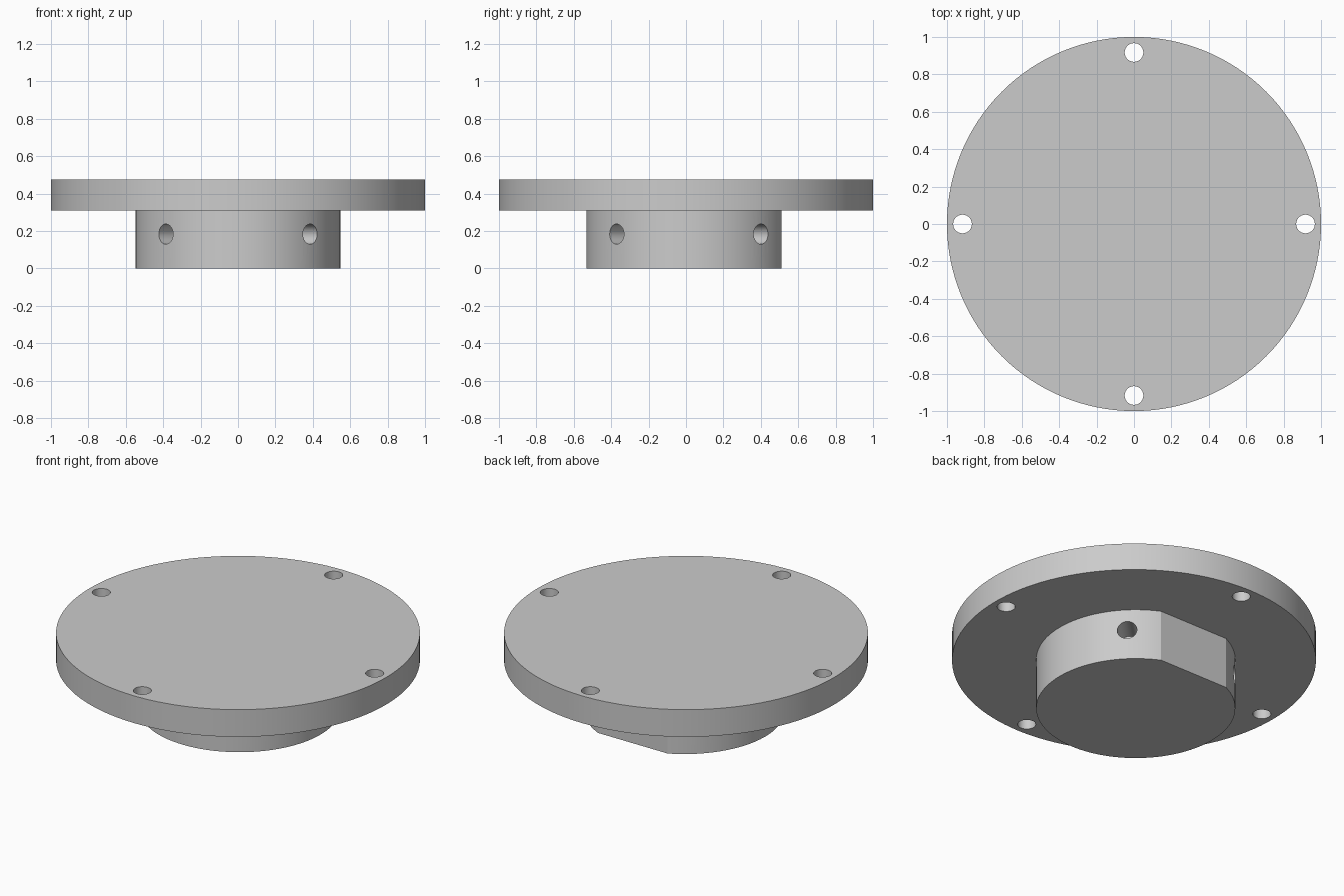
import bpy
import math
from mathutils import Vector

default_cube = bpy.data.objects.get("Cube")
if default_cube:
    bpy.data.objects.remove(default_cube, do_unlink=True)

# Main sizes
PLATE_BOTTOM, PLATE_TOP = 0.31, 0.475
HUB_RADIUS, HUB_Y, FLAT_Y = 0.547, 0.015, 0.51
BOLT_CIRCLE, BOLT_RADIUS = 0.917, 0.05
SCREW_RADIUS, SCREW_Z, SCREW_DEPTH = 0.054, 0.183, 0.165

grey = bpy.data.materials.new("plain grey")
grey.use_nodes = True
colour = (0.6, 0.6, 0.6, 1.0)
grey.diffuse_color = colour
grey.node_tree.nodes["Principled BSDF"].inputs["Base Color"].default_value = colour


def cylinder(name, radius, start, end, sides):
    """Capped cylinder running from one point to another."""
    start, end = Vector(start), Vector(end)
    axis = end - start
    bpy.ops.mesh.primitive_cylinder_add(
        vertices=sides, radius=radius, depth=axis.length,
        location=(start + end) / 2,
        rotation=axis.to_track_quat('Z', 'Y').to_euler())
    obj = bpy.context.object
    obj.name = name
    obj.data.materials.append(grey)
    return obj


def cut(target, cutter):
    """Subtract the cutter from the target and discard it."""
    cutter.hide_render = True
    mod = target.modifiers.new("cut", 'BOOLEAN')
    mod.operation = 'DIFFERENCE'
    mod.solver = 'EXACT'
    mod.object = cutter
    bpy.context.view_layer.objects.active = target
    bpy.ops.object.modifier_apply(modifier=mod.name)
    bpy.data.objects.remove(cutter, do_unlink=True)


def finish(obj):
    bpy.ops.object.select_all(action='DESELECT')
    obj.select_set(True)
    bpy.context.view_layer.objects.active = obj
    bpy.ops.object.shade_smooth_by_angle(angle=math.radians(20))


# Round mounting plate with four through holes
plate = cylinder("mounting_plate", 1.0, (0, 0, PLATE_BOTTOM), (0, 0, PLATE_TOP), 128)
for i in range(4):
    a = i * math.pi / 2
    x, y = BOLT_CIRCLE * math.cos(a), BOLT_CIRCLE * math.sin(a)
    cut(plate, cylinder("bolt_cutter", BOLT_RADIUS, (x, y, 0.2), (x, y, 0.6), 32))
finish(plate)

# Hub below the plate, set slightly into it
hub = cylinder("hub", HUB_RADIUS, (0, HUB_Y, 0), (0, HUB_Y, PLATE_BOTTOM + 0.02), 128)

# Flat on the back of the hub
bpy.ops.mesh.primitive_cube_add(size=2, location=(0, FLAT_Y + 1, 0))
cut(hub, bpy.context.object)

# Four blind radial screw holes
for i in range(4):
    a = math.pi / 4 + i * math.pi / 2
    centre = Vector((0, HUB_Y, SCREW_Z))
    out = Vector((math.cos(a), math.sin(a), 0))
    cut(hub, cylinder("screw_cutter", SCREW_RADIUS,
                      centre + out * (HUB_RADIUS - SCREW_DEPTH), centre + out * 0.7, 32))
finish(hub)
